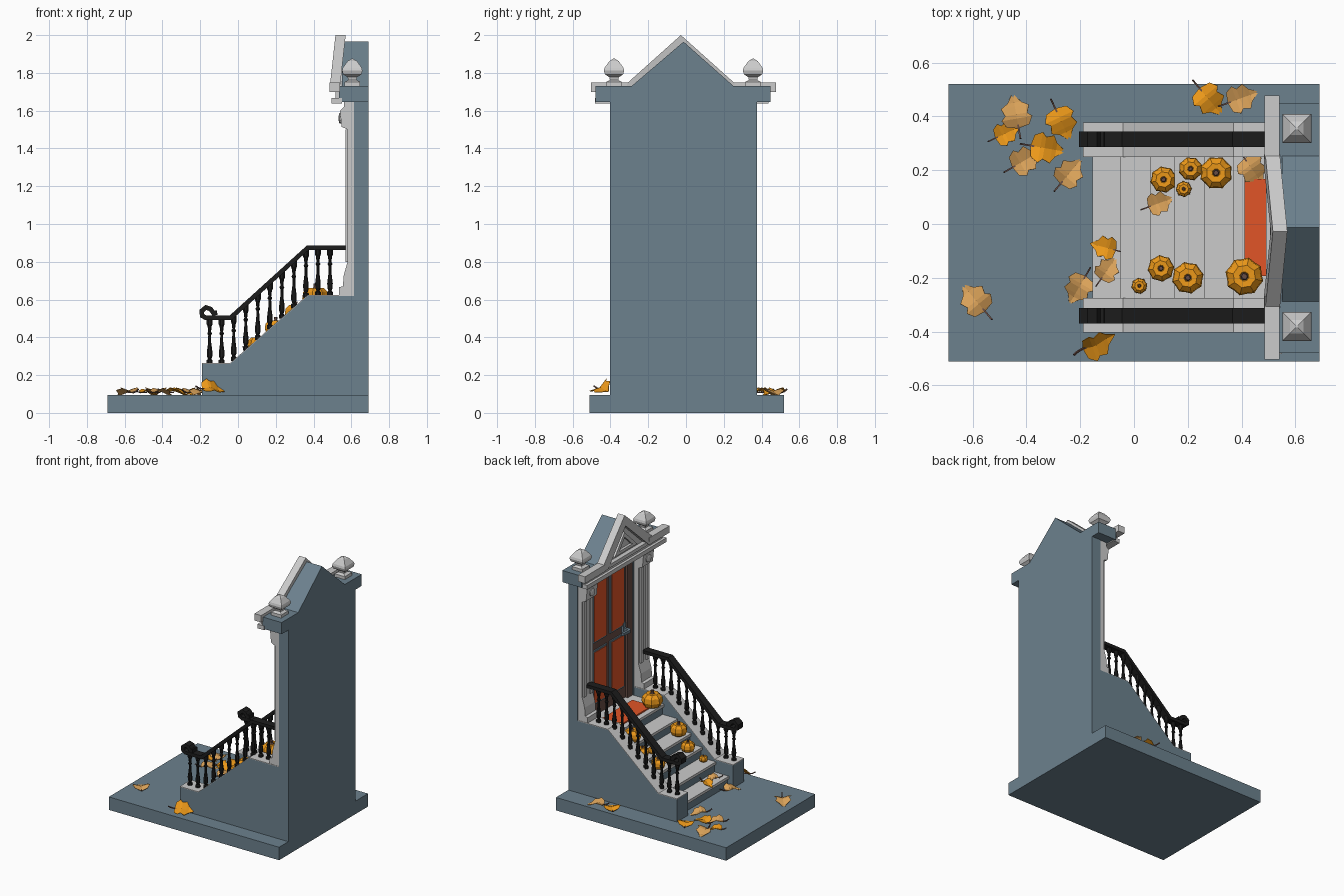
import bpy, bmesh, math
from mathutils import Vector, Matrix

if "Cube" in bpy.data.objects:
    bpy.data.objects.remove(bpy.data.objects["Cube"])

def mat(name, c):
    m = bpy.data.materials.new(name)
    m.diffuse_color = (*c, 1)
    m.use_nodes = True
    m.node_tree.nodes["Principled BSDF"].inputs["Base Color"].default_value = m.diffuse_color
    return m

SLATE = mat("slate", (0.15, 0.22, 0.27))
BLACK = mat("iron", (0.012, 0.012, 0.012))
ORANGE = mat("orange", (0.85, 0.32, 0.01))
TAN = mat("tan", (0.7, 0.36, 0.1))
RED = mat("red", (0.75, 0.09, 0.02))
BROWN = mat("brown", (0.14, 0.075, 0.06))
C = -0.013          # centre line of the doorway in y

def finish(name, bm, m=None):
    bmesh.ops.recalc_face_normals(bm, faces=bm.faces)
    me = bpy.data.meshes.new(name)
    bm.to_mesh(me)
    bm.free()
    ob = bpy.data.objects.new(name, me)
    bpy.context.collection.objects.link(ob)
    if m:
        me.materials.append(m)
    return ob

def prism(name, pts, axis, lo, hi, m=None, lean=0.0):
    """Extrude a 2D outline along an axis; lean tips it back in x with height."""
    place = {'x': lambda a, b, t: (t + lean * (b - 1.7), a, b),
             'y': lambda a, b, t: (a, t, b),
             'z': lambda a, b, t: (a, b, t)}[axis]
    bm = bmesh.new()
    r0 = [bm.verts.new(place(a, b, lo)) for a, b in pts]
    r1 = [bm.verts.new(place(a, b, hi)) for a, b in pts]
    bm.faces.new(r0)
    bm.faces.new(r1)
    n = len(pts)
    for i in range(n):
        j = (i + 1) % n
        bm.faces.new((r0[i], r0[j], r1[j], r1[i]))
    return finish(name, bm, m)

def box(name, x0, x1, y0, y1, z0, z1, m=None):
    return prism(name, [(x0, y0), (x1, y0), (x1, y1), (x0, y1)], 'z', z0, z1, m)

def ribbon(path, h):
    """Outline of constant half width h around an open 2D path."""
    p = [Vector(q) for q in path]
    left, right = [], []
    for i, q in enumerate(p):
        a = (q - p[i - 1]).normalized() if i else (p[1] - q).normalized()
        b = (p[i + 1] - q).normalized() if i < len(p) - 1 else a
        t = (a + b).normalized()
        n = Vector((-t.y, t.x)) * h / max(0.5, t.dot(a))
        left.append(tuple(q + n))
        right.append(tuple(q - n))
    return left + right[::-1]

def lathe(name, prof, loc, n, m=None, turn=0.0, lobe=1.0):
    """Revolve (radius, height) points; lobe shrinks every second column."""
    bm = bmesh.new()
    rings = []
    for r, z in prof:
        ring = []
        for i in range(n):
            a = turn + 2 * math.pi * i / n
            k = r * (lobe if i % 2 else 1)
            ring.append(bm.verts.new((loc[0] + k * math.cos(a), loc[1] + k * math.sin(a), loc[2] + z)))
        rings.append(ring)
    for a, b in zip(rings, rings[1:]):
        for i in range(n):
            j = (i + 1) % n
            bm.faces.new((a[i], a[j], b[j], b[i]))
    bm.faces.new(rings[0])
    bm.faces.new(rings[-1])
    return finish(name, bm, m)

def interp(path, x):
    for (x0, z0), (x1, z1) in zip(path, path[1:]):
        if x <= x1:
            return z0 + (z1 - z0) * (x - x0) / (x1 - x0)
    return path[-1][1]

# pavement and wall with a recess for the door
box("pavement", -0.69, 0.69, -0.51, 0.52, 0, 0.095, SLATE)
prism("wall", [(0.69, C - .39), (0.69, C + .39), (0.615, C + .39), (0.615, C + .26),
               (0.66, C + .26), (0.66, C - .26), (0.615, C - .26), (0.615, C - .39)],
      'z', 0.095, 1.645, SLATE)

# steps
edges = [-0.155, -0.05, 0.06, 0.15, 0.26, 0.37, 0.66]
rise = 0.0775
for i in range(6):
    z = 0.095 + rise * (i + 1)
    box("riser", edges[i] + 0.012, 0.66, C - .263, C + .263, z - rise, z - 0.02, SLATE)
    box("tread", edges[i], edges[i + 1] + 0.012, C - .263, C + .263, z - 0.02, z)
box("door_mat", 0.41, 0.57, C - .18, C + .18, 0.56, 0.57, RED)

# side walls, railings and pilasters
slope = [(-0.19, 0.265), (-0.04, 0.265), (0.37, 0.625), (0.615, 0.625)]
rail = [(-0.17, 0.503), (-0.04, 0.503), (0.37, 0.875), (0.572, 0.875)]
scroll = [(-0.11, 0.53), (-0.13, 0.528), (-0.145, 0.55), (-0.17, 0.558), (-0.192, 0.54), (-0.19, 0.514)]
pil = [(.62, .62), (.535, .62), (.535, .665), (.555, .67), (.56, .73), (.58, .80), (.58, 1.5),
       (.548, 1.515), (.54, 1.60), (.56, 1.62), (.56, 1.645), (.62, 1.645)]
bal = [(.017, 0), (.017, .08), (.009, .1), (.015, .16), (.016, .26), (.009, .46), (.008, .62),
       (.014, .66), (.008, .7), (.012, .82), (.017, .86), (.017, 1)]
for s in (-1, 1):
    a, b = sorted((C + s * .262, C + s * .39))
    prism("side_wall", [(-0.19, 0.095)] + [(x, z - .005) for x, z in slope] + [(0.615, 0.095)],
          'y', a, b, SLATE)
    prism("side_wall_cap", [(x, z - .005) for x, z in slope] + slope[::-1], 'y', a, b)
    yc = C + s * 0.328
    prism("handrail", ribbon(scroll + rail, 0.012), 'y', yc - .028, yc + .028, BLACK)
    for i in range(11):
        x = -0.15 + i * 0.0637
        z0, z1 = interp(slope, x) - .005, interp(rail, x)
        lathe("baluster", [(r, t * (z1 - z0)) for r, t in bal], (x, yc, z0), 8, BLACK, math.pi / 8)
    prism("pilaster", pil, 'y', a + .003, b - .003)
    for d in (-.035, .035):
        y = (a + b) / 2 + d
        box("pilaster_rib", .568, .585, y - .014, y + .014, .8, 1.5)
    boss = lathe("rosette", [(.028, 0), (.028, .008), (.014, .012)], (0, 0, 0), 10)
    boss.matrix_world = Matrix.Translation((.545, (a + b) / 2, 1.56)) @ Matrix.Rotation(-math.pi / 2, 4, 'Y')
    # finials
    lathe("finial", [(r * 1.414, z) for r, z in
                     [(.042, 0), (.042, .025), (.022, .035), (.025, .05), (.048, .065), (.054, .085),
                      (.05, .1), (.025, .135), (.004, .148)]],
          (0.605, C + s * .368, 1.727), 4, None, math.pi / 4)
    # cornice returns beside the gable
    a, b = sorted((C + s * .255, C + s * .49))
    box("cornice_return", .485, .54, a, b, 1.70, 1.75)

# door with four framed panels
box("door", .645, .662, C - .262, C + .262, .56, 1.645, BROWN)
for s in (-1, 1):
    y = C + s * .1
    for z0, z1 in ((.66, 1.03), (1.11, 1.55)):
        box("panel_moulding", .636, .65, y - .082, y + .082, z0 - .012, z1 + .012, SLATE)
        box("door_panel", .632, .65, y - .07, y + .07, z0, z1, RED)
    e = C + s * .235
    box("door_jamb", .625, .66, e - .03, e + .03, .56, 1.645, BROWN)
box("door_head", .6, .66, C - .27, C + .27, 1.59, 1.645)
box("handle_plate", .63, .65, -.205, -.175, 1.03, 1.12, SLATE)
prism("door_handle", ribbon([(.64, -.19), (.595, -.19), (.585, -.175), (.59, -.11)], .009),
      'z', 1.065, 1.085, SLATE)

# entablature and gable
box("entablature", .535, .69, C - .467, C + .46, 1.645, 1.73, SLATE)
prism("gable", [(C - .275, 1.73), (C + .265, 1.73), (C, 1.965)], 'x', .55, .69, SLATE)
box("lower_moulding", .495, .55, C - .47, C + .45, 1.638, 1.668)
box("frieze", .515, .55, C - .45, C + .44, 1.665, 1.705)
P = C - .014
outer = [(P - .285, 1.705), (P - .285, 1.745), (P, 2.0), (P + .285, 1.745), (P + .285, 1.705)]
prism("raking_cornice", outer + [(P + .235, 1.705), (P, 1.925), (P - .235, 1.705)],
      'x', .483, .537, None, .11)
prism("tympanum", [(P - .25, 1.7), (P + .25, 1.7), (P, 1.93)], 'x', .52, .545, None, .08)
box("gable_sill", .49, .54, P - .27, P + .27, 1.70, 1.725)
tri = [(P - .13, 1.745), (P, 1.875), (P + .13, 1.745), (P - .13, 1.745)]
inner = [(P - .075, 1.765), (P, 1.84), (P + .075, 1.765), (P - .075, 1.765)]
for k in range(3):
    prism("gable_triangle", [tri[k], tri[k + 1], inner[k + 1], inner[k]], 'x', .5, .53, None, .1)

# pumpkins: x, y, radius, step number
for x, y, r, step in [(.11, .165, .05, 3), (.21, .205, .045, 4), (.305, .19, .062, 5), (.185, .13, .03, 4),
                      (.10, -.165, .05, 3), (.02, -.23, .03, 2), (.2, -.2, .06, 4), (.41, -.195, .072, 6)]:
    z = 0.095 + rise * step
    prof = [(.4, 0), (.8, .2), (1, .65), (.93, 1.1), (.6, 1.42), (.25, 1.4), (.15, 1.3)]
    lathe("pumpkin", [(r * a, r * b) for a, b in prof], (x, y, z), 16, ORANGE, x * 9, .9)
    lathe("pumpkin_stem", [(r * .24, r * 1.32), (r * .13, r * 1.5), (r * .16, r * 1.72)], (x, y, z), 6, BROWN, y)

# fallen leaves folded along the midrib
side = [(0, .02), (.06, .32), (.28, .44), (.4, .32), (.62, .4), (.74, .2), (1, .01)]
def leaf(x, y, z, ang, L, m, tilt=0.0):
    bm = bmesh.new()
    bend = lambda u: .1 * math.sin(u * 5)
    mid = [bm.verts.new((u - .5, 0, bend(u))) for u, v in side]
    for s in (-1, 1):
        edge = [bm.verts.new((u - .5, s * v, bend(u) + .3 * v)) for u, v in side]
        for i in range(len(side) - 1):
            bm.faces.new((mid[i], mid[i + 1], edge[i + 1], edge[i]))
    M = (Matrix.Translation((x, y, z)) @ Matrix.Rotation(math.radians(ang), 4, 'Z')
         @ Matrix.Rotation(tilt, 4, 'X') @ Matrix.Scale(L, 4))
    ob = finish("leaf", bm, m)
    ob.matrix_world = M
    sol = ob.modifiers.new("thickness", 'SOLIDIFY')
    sol.thickness = .02
    st = prism("leaf_stem", ribbon([(-.15, .03), (-.5, .02), (-.65, .06), (-.8, .16)], .025),
               'y', -.025, .025, BROWN)
    st.matrix_world = M

G = 0.105
for x, y, z, ang, L, m in [
        (-.44, .42, G, 100, .13, TAN), (-.47, .34, G, 25, .1, ORANGE), (-.265, .37, G, -65, .13, ORANGE),
        (-.32, .28, G, -10, .13, ORANGE), (-.40, .24, G, 30, .12, TAN), (-.235, .195, G, 50, .12, TAN),
        (-.115, -.085, .18, 165, .1, ORANGE), (-.095, -.165, .18, 55, .1, TAN), (-.21, -.245, G, 240, .12, TAN),
        (-.595, -.275, G, 130, .13, TAN), (.285, .455, G, -50, .13, ORANGE), (.405, .47, G, 20, .12, TAN),
        (.10, .08, .335, 20, .1, TAN), (.445, .195, .57, -55, .12, TAN)]:
    leaf(x, y, z, ang, L, m)
leaf(-.13, -.44, .125, 20, .13, ORANGE, .6)
